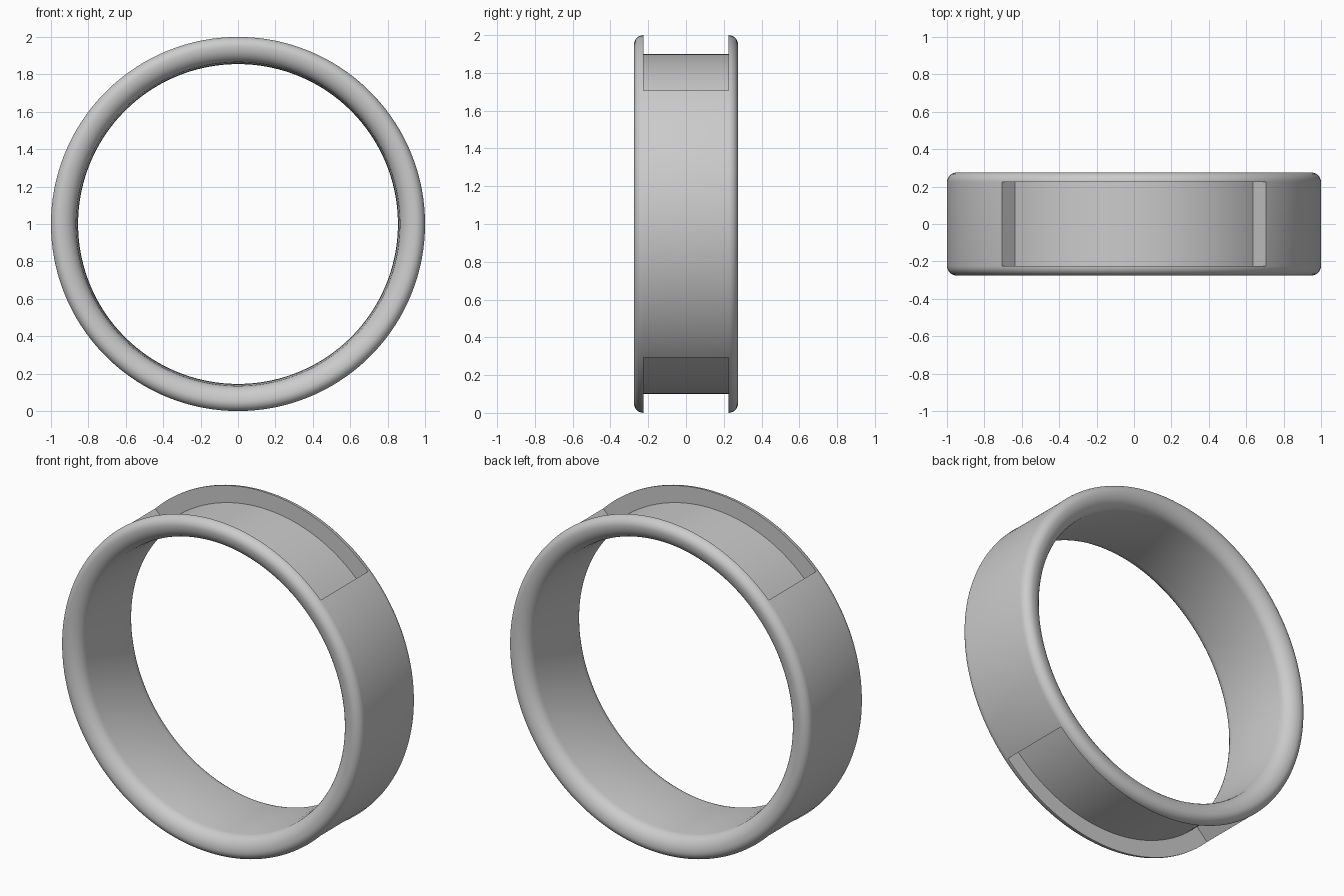
import bpy
import bmesh
from math import sin, cos, pi, radians

if "Cube" in bpy.data.objects:
    bpy.data.objects.remove(bpy.data.objects["Cube"], do_unlink=True)

SEGMENTS = 160
RADIUS = 1.0
FLOOR = 0.90      # radius of the recess floor
HALF_CUT = 0.225  # half width of the recess


def make_material(name, color):
    mat = bpy.data.materials.new(name)
    mat.use_nodes = True
    mat.diffuse_color = color
    mat.node_tree.nodes["Principled BSDF"].inputs["Base Color"].default_value = color
    return mat


def sweep(name, profile, start, end, steps, closed):
    """Sweep a closed (y, radius) profile around the y axis."""
    bm = bmesh.new()
    rows = []
    for i in range(steps if closed else steps + 1):
        a = start + (end - start) * i / steps
        rows.append([bm.verts.new((r * cos(a), y, RADIUS + r * sin(a))) for y, r in profile])
    n = len(profile)
    for i in range(steps):
        p, q = rows[i], rows[(i + 1) % len(rows)]
        for j in range(n):
            k = (j + 1) % n
            bm.faces.new((p[j], p[k], q[k], q[j]))
    if not closed:
        bm.faces.new(rows[0])
        bm.faces.new(rows[-1])
    bmesh.ops.recalc_face_normals(bm, faces=bm.faces)
    mesh = bpy.data.meshes.new(name)
    bm.to_mesh(mesh)
    bm.free()
    obj = bpy.data.objects.new(name, mesh)
    bpy.context.collection.objects.link(obj)
    return obj


def arc(cy, cr, a, b, start, end, steps=8):
    angles = [radians(start + (end - start) * i / steps) for i in range(steps + 1)]
    return [(cy + a * cos(t), cr + b * sin(t)) for t in angles]


# Ring band: rounded outer corners and a softly domed inside
half = arc(0.225, 0.95, 0.05, 0.05, 90, 0)
half += arc(0.20, 0.95, 0.075, 0.085, 0, -90)[1:]
half += [(0.1, 0.8575)]
profile = half + [(0, 0.855)] + [(-y, r) for y, r in reversed(half)]
offset = pi / SEGMENTS
ring = sweep("ring_band", profile, offset, offset + 2 * pi, SEGMENTS, True)
ring.data.materials.append(make_material("grey metal", (0.6, 0.6, 0.6, 1)))

# Quarter-turn recesses at the top and bottom
w = HALF_CUT - 0.0005
cut_profile = [(-w, FLOOR), (w, FLOOR), (w, 1.1), (-w, 1.1)]
cutters = []
for name, middle in (("top_recess_cutter", 90), ("bottom_recess_cutter", 270)):
    cutter = sweep(name, cut_profile, radians(middle - 45), radians(middle + 45),
                   SEGMENTS // 4, False)
    cutter.hide_render = True
    cutters.append(cutter)
    mod = ring.modifiers.new(name, "BOOLEAN")
    mod.operation = "DIFFERENCE"
    mod.solver = "EXACT"
    mod.object = cutter

# Apply the cuts, then smooth the curved surfaces
bpy.ops.object.select_all(action="DESELECT")
ring.select_set(True)
bpy.context.view_layer.objects.active = ring
for cutter in cutters:
    bpy.ops.object.modifier_apply(modifier=cutter.name)
    bpy.data.objects.remove(cutter, do_unlink=True)
bpy.ops.object.shade_smooth_by_angle(angle=radians(30))
